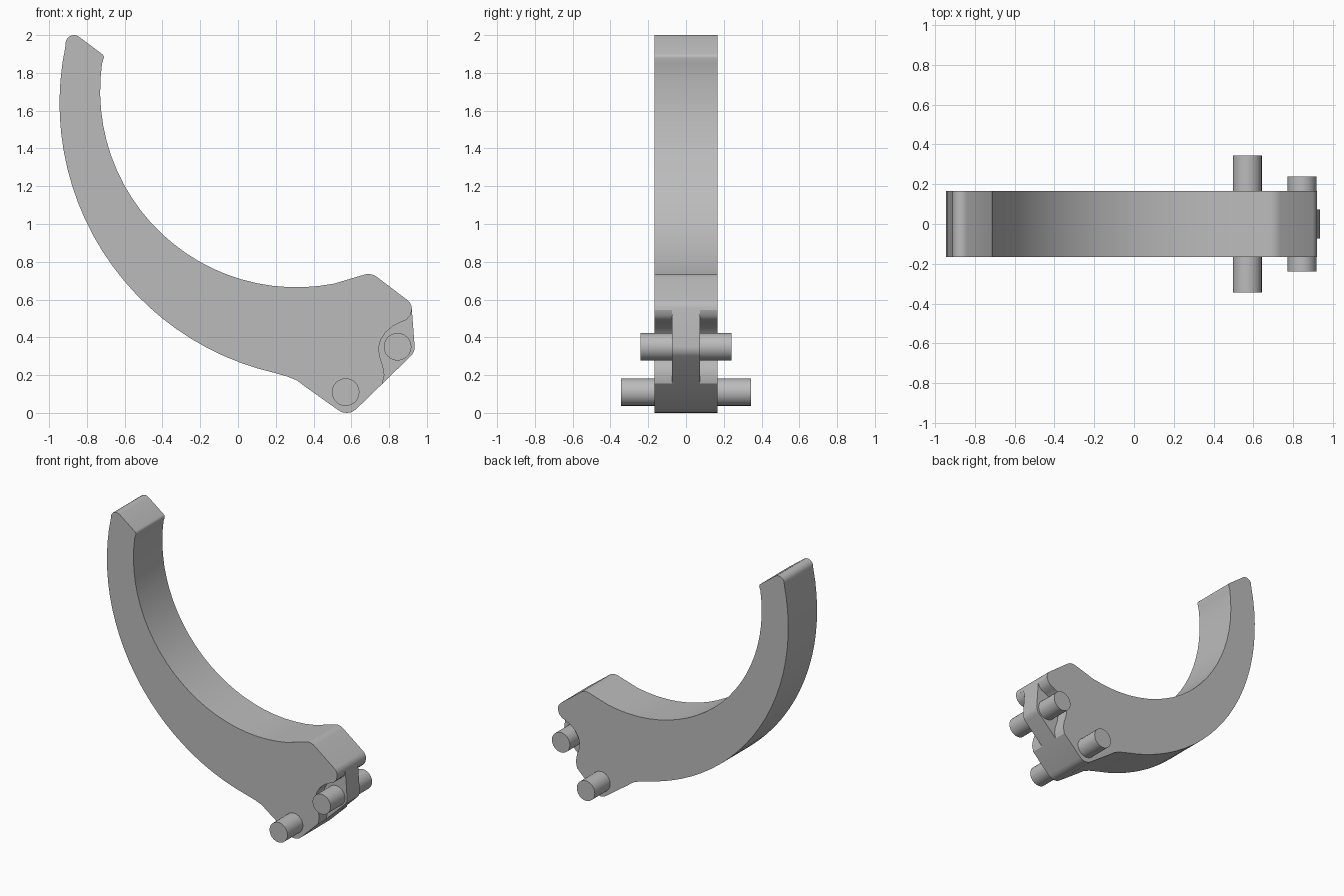
import bpy
import bmesh
import math

HALF_WIDTH = 0.167
WEB_HALF = 0.073

if "Cube" in bpy.data.objects:
    bpy.data.objects.remove(bpy.data.objects["Cube"], do_unlink=True)

steel = bpy.data.materials.new("plain grey")
steel.use_nodes = True
grey = (0.5, 0.5, 0.5, 1.0)
steel.diffuse_color = grey
steel.node_tree.nodes["Principled BSDF"].inputs["Base Color"].default_value = grey


def arc(cx, cz, radius, start, end, steps=6):
    """Points along a circular arc in the xz plane, angles in degrees."""
    points = []
    for i in range(steps + 1):
        a = math.radians(start + (end - start) * i / steps)
        points.append((cx + radius * math.cos(a), cz + radius * math.sin(a)))
    return points


def extrude_profile(name, profile, y_min, y_max):
    """Solid made by sweeping an xz profile along y."""
    bm = bmesh.new()
    face = bm.faces.new([bm.verts.new((x, y_min, z)) for x, z in profile])
    swept = bmesh.ops.extrude_face_region(bm, geom=[face])["geom"]
    moved = [v for v in swept if isinstance(v, bmesh.types.BMVert)]
    bmesh.ops.translate(bm, verts=moved, vec=(0, y_max - y_min, 0))
    bmesh.ops.recalc_face_normals(bm, faces=bm.faces)
    mesh = bpy.data.meshes.new(name)
    bm.to_mesh(mesh)
    bm.free()
    mesh.materials.append(steel)
    obj = bpy.data.objects.new(name, mesh)
    bpy.context.collection.objects.link(obj)
    return obj


def activate(obj):
    bpy.ops.object.select_all(action="DESELECT")
    obj.select_set(True)
    bpy.context.view_layer.objects.active = obj


def smooth(obj):
    activate(obj)
    bpy.ops.object.shade_smooth_by_angle(angle=math.radians(30))


# Curved arm with its thick mounting end, outlined clockwise from the tip
outline = (
    arc(-0.868, 1.955, 0.045, 168, 54)             # rounded tip
    + arc(-0.735, 1.88, 0.025, 54, 0, 4)           # inner tip corner
    + arc(0.31, 1.705, 1.04, 172, 281, 24)         # inner sweep
    + arc(0.69, 0.66, 0.075, 108, 52)              # hump
    + arc(0.86, 0.55, 0.06, 50, 5)                 # shoulder
    + arc(0.865, 0.35, 0.07, 2, -45)               # nose of the web
    + arc(0.575, 0.075, 0.075, -47, -127)          # foot
    + [(0.35, 0.143), (0.31, 0.173), (0.26, 0.193)]
    + arc(0.52, 1.64, 1.465, 257, 168, 24)         # outer sweep
)
arm = extrude_profile("curved_arm", outline, -HALF_WIDTH, HALF_WIDTH)

# Recesses on both sides of the web, around the upper pin
recess = (
    [(1.0, 0.545), (0.92, 0.545), (0.912, 0.515), (0.89, 0.492), (0.86, 0.48)]
    + [(0.82, 0.46), (0.78, 0.425), (0.755, 0.385)]
    + [(0.745, 0.345), (0.75, 0.3), (0.768, 0.245), (0.775, 0.2)]
    + [(0.765, 0.155), (0.755, 0.125), (1.0, 0.1)]
)
for side in (-1, 1):
    y_min, y_max = sorted((side * WEB_HALF, side * 2 * HALF_WIDTH))
    cutter = extrude_profile("recess_cutter", recess, y_min, y_max)
    cut = arm.modifiers.new("recess", "BOOLEAN")
    cut.operation = "DIFFERENCE"
    cut.solver = "EXACT"
    cut.object = cutter
    activate(arm)
    bpy.ops.object.modifier_apply(modifier=cut.name)
    bpy.data.objects.remove(cutter, do_unlink=True)
smooth(arm)

# Pins running straight through the mounting end
for name, x, z, half_length in (
    ("lower_pin", 0.57, 0.11, 0.345),
    ("upper_pin", 0.845, 0.35, 0.24),
):
    circle = arc(x, z, 0.073, 0, 360, 24)[:-1]
    smooth(extrude_profile(name, circle, -half_length, half_length))
